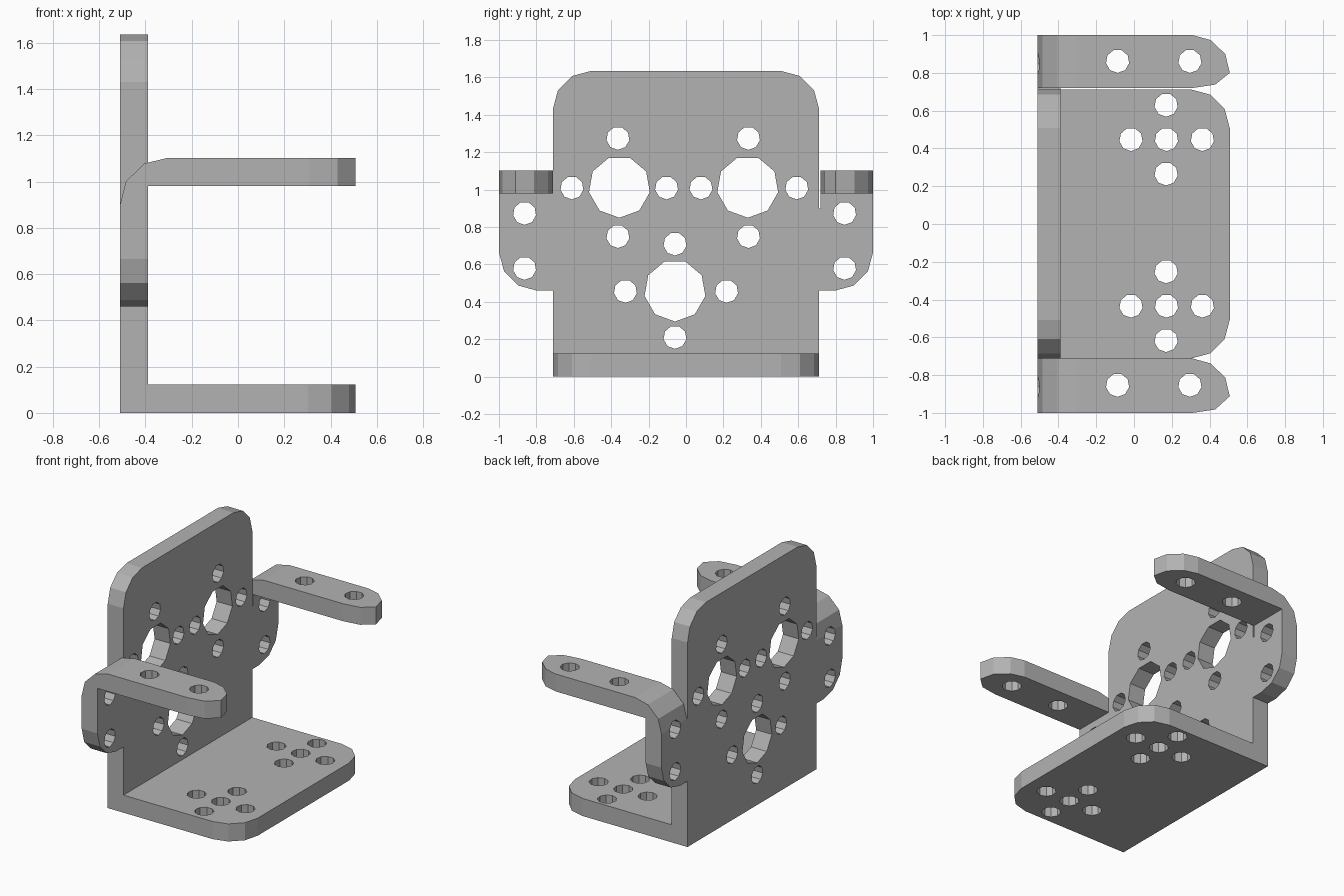
import bpy, bmesh, math

cube = bpy.data.objects.get("Cube")
if cube:
    bpy.data.objects.remove(cube, do_unlink=True)

# single grey metal
metal = bpy.data.materials.new("grey metal")
metal.use_nodes = True
GREY = (0.45, 0.45, 0.45, 1)
metal.diffuse_color = GREY
metal.node_tree.nodes["Principled BSDF"].inputs["Base Color"].default_value = GREY

PLACE = {"x": lambda u, v, t: (t, u, v),
         "y": lambda u, v, t: (u, t, v),
         "z": lambda u, v, t: (u, v, t)}


def prisms(name, outlines, axis, lo, hi):
    """Extrude flat outlines along an axis into one mesh object."""
    bm = bmesh.new()
    for outline in outlines:
        ends = [[bm.verts.new(PLACE[axis](u, v, t)) for u, v in outline] for t in (lo, hi)]
        bm.faces.new(ends[0])
        bm.faces.new(ends[1])
        n = len(outline)
        for i in range(n):
            j = (i + 1) % n
            bm.faces.new((ends[0][i], ends[0][j], ends[1][j], ends[1][i]))
    bmesh.ops.recalc_face_normals(bm, faces=bm.faces)
    mesh = bpy.data.meshes.new(name)
    bm.to_mesh(mesh)
    bm.free()
    mesh.materials.append(metal)
    obj = bpy.data.objects.new(name, mesh)
    bpy.context.collection.objects.link(obj)
    return obj


def boolean(obj, tool, operation):
    mod = obj.modifiers.new(operation.lower(), "BOOLEAN")
    mod.operation, mod.solver, mod.object = operation, "EXACT", tool
    bpy.context.view_layer.objects.active = obj
    bpy.ops.object.modifier_apply(modifier=mod.name)


def hole(u, v, r=0.062):
    """Nine-sided hole with a corner pointing down."""
    angles = [math.radians(40 * k - 90) for k in range(9)]
    return [(u + r * math.cos(a), v + r * math.sin(a)) for a in angles]


def corner(u, v, du, dv, r=0.205):
    """Three-segment rounded corner at (u, v); du, dv point outward."""
    steps = [math.radians(30 * k) for k in range(4)]
    return [(u - du * r * (1 - math.cos(a)), v - dv * r * (1 - math.sin(a))) for a in steps]


T = 0.123            # sheet thickness
BACK, INNER = -0.51, -0.388
W, TIP = 0.712, 0.507
BEND = 0.90          # height where the arm bend starts

# upright plate with a tab on each side
half = [(W, 0), (W, 0.46)] + corner(1, 0.46, 1, -1)[::-1] + [(1, BEND), (W, BEND)]
half += corner(W, 1.635, 1, 1)
outline = half + [(-y, z) for y, z in reversed(half)]
back_plate = prisms("back_plate", [outline], "x", BACK, INNER)

# foot plate with rounded front corners
foot = [(INNER, -W)] + corner(TIP, -W, 1, -1)[::-1] + corner(TIP, W, 1, 1) + [(INNER, W)]
base_plate = prisms("base_plate", [foot], "z", 0, T)

# bent arms: side profile trimmed to a rounded-tip strip
bend = [(BACK, BEND), (-0.485, 1.0), (-0.405, 1.078), (-0.305, 1.102), (0.6, 1.102),
        (0.6, 0.98), (INNER, 0.98), (INNER, BEND)]
arms = []
for name, low, high in (("left_arm", 0.72, 1.0), ("right_arm", -1.0, -W)):
    arm = prisms(name, [bend], "y", low - 0.1, high + 0.1)
    tip = [(-0.7, low), (0.31, low), (0.43, low + 0.018), (TIP, high - 0.2),
           (0.483, high - 0.1), (0.405, high - 0.026), (0.31, high), (-0.7, high)]
    strip = prisms("arm_trim", [tip], "z", 0.5, 1.5)
    boolean(arm, strip, "INTERSECT")
    bpy.data.objects.remove(strip, do_unlink=True)
    arms.append(arm)

# holes through the upright plate: three large bores with small holes around them
plate_holes = [hole(y, z, 0.165) for y, z in ((-0.356, 1.015), (0.33, 1.015), (-0.059, 0.46))]
for y in (-0.364, 0.334):
    plate_holes += [hole(y, 1.275), hole(y, 0.75)]
plate_holes += [hole(y, 1.01) for y in (-0.61, -0.104, 0.08, 0.592)]
plate_holes += [hole(y, 0.457) for y in (-0.324, 0.217)]
plate_holes += [hole(-0.059, z) for z in (0.71, 0.211)]
plate_holes += [hole(y, z) for y in (-0.863, 0.848) for z in (0.874, 0.58)]
cutter = prisms("plate_cutter", plate_holes, "x", -0.6, -0.32)
for part in [back_plate] + arms:
    boolean(part, cutter, "DIFFERENCE")
bpy.data.objects.remove(cutter, do_unlink=True)

# cross-shaped hole groups in the foot
foot_holes = []
for y in (0.448, -0.434):
    foot_holes += [hole(x, y) for x in (-0.016, 0.172, 0.362)]
    foot_holes += [hole(0.17, y + d) for d in (-0.182, 0.182)]
cutter = prisms("foot_cutter", foot_holes, "z", -0.1, 0.3)
boolean(base_plate, cutter, "DIFFERENCE")
bpy.data.objects.remove(cutter, do_unlink=True)

# two holes in each arm
arm_holes = [hole(x, y) for x in (-0.087, 0.296) for y in (0.862, -0.853)]
cutter = prisms("arm_cutter", arm_holes, "z", 0.9, 1.2)
for arm in arms:
    boolean(arm, cutter, "DIFFERENCE")
bpy.data.objects.remove(cutter, do_unlink=True)
